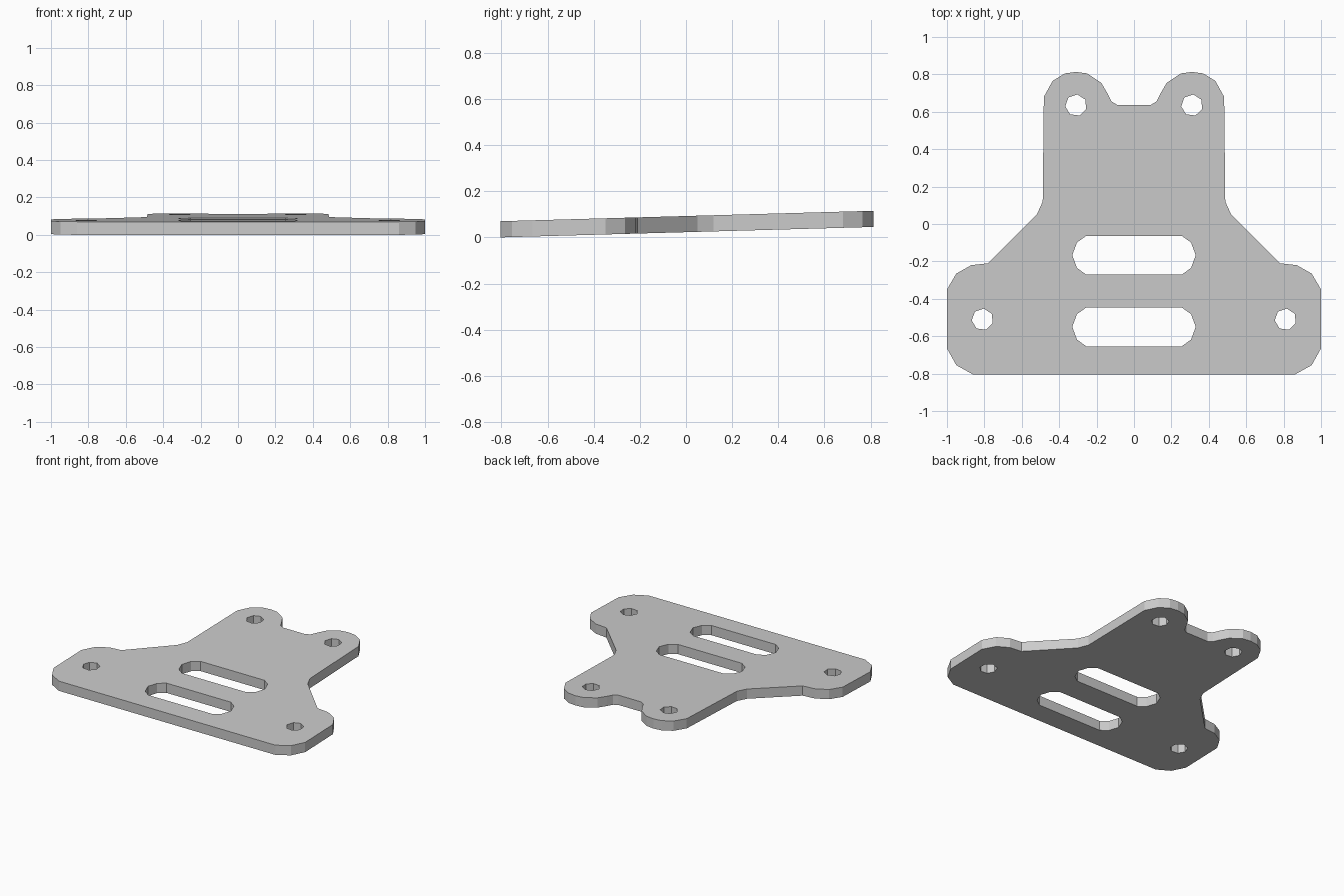
import bpy, bmesh
from math import cos, sin, pi

cube = bpy.data.objects.get("Cube")
if cube:
    bpy.data.objects.remove(cube)

THICKNESS = 0.07
SLOPE = 0.028
FRONT = -0.805

metal = bpy.data.materials.new("light grey metal")
metal.use_nodes = True
colour = (0.6, 0.6, 0.6, 1)
metal.diffuse_color = colour
metal.node_tree.nodes["Principled BSDF"].inputs["Base Color"].default_value = colour


def mirrored(half):
    """Close a right-hand half profile by mirroring it across x = 0."""
    return half + [(-x, y) for x, y in reversed(half)]


def slot(y):
    """Long opening with chamfered round ends."""
    return mirrored([(0.255, y - 0.104), (0.305, y - 0.068), (0.33, y),
                     (0.305, y + 0.068), (0.255, y + 0.104)])


def hole(x, y, radius=0.058, sides=7):
    return [(x + radius * cos(2 * pi * i / sides + 1.45),
             y + radius * sin(2 * pi * i / sides + 1.45)) for i in range(sides)]


# Outer edge: wide front corners, sloped shoulders, two rear lugs
outline = mirrored([
    (0.86, FRONT), (0.95, -0.755), (1, -0.665), (1, -0.35), (0.95, -0.265),
    (0.87, -0.22), (0.78, -0.21), (0.52, 0.05), (0.488, 0.12), (0.482, 0.68),
    (0.435, 0.765), (0.37, 0.805), (0.31, 0.813), (0.25, 0.805), (0.175, 0.755),
    (0.14, 0.695), (0.12, 0.655), (0.09, 0.637)])

# Slots and bolt holes
loops = [outline, slot(-0.55), slot(-0.167)]
for side in (-1, 1):
    loops += [hole(side * 0.31, 0.635), hole(side * 0.81, -0.51)]

# Fill the flat profile, thicken it, then tilt it up towards the back
bm = bmesh.new()
for points in loops:
    verts = [bm.verts.new((x, y, 0)) for x, y in points]
    for i, v in enumerate(verts):
        bm.edges.new((verts[i - 1], v))
bmesh.ops.triangle_fill(bm, edges=bm.edges[:], use_beauty=True, normal=(0, 0, 1))
top = bmesh.ops.extrude_face_region(bm, geom=bm.faces[:])
bmesh.ops.translate(bm, vec=(0, 0, THICKNESS),
                    verts=[g for g in top["geom"] if isinstance(g, bmesh.types.BMVert)])
for v in bm.verts:
    v.co.z += SLOPE * (v.co.y - FRONT)
bmesh.ops.recalc_face_normals(bm, faces=bm.faces[:])
bmesh.ops.dissolve_limit(bm, angle_limit=0.01, verts=bm.verts[:], edges=bm.edges[:])

mesh = bpy.data.meshes.new("mounting_plate")
bm.to_mesh(mesh)
bm.free()
mesh.materials.append(metal)
plate = bpy.data.objects.new("mounting_plate", mesh)
bpy.context.collection.objects.link(plate)
